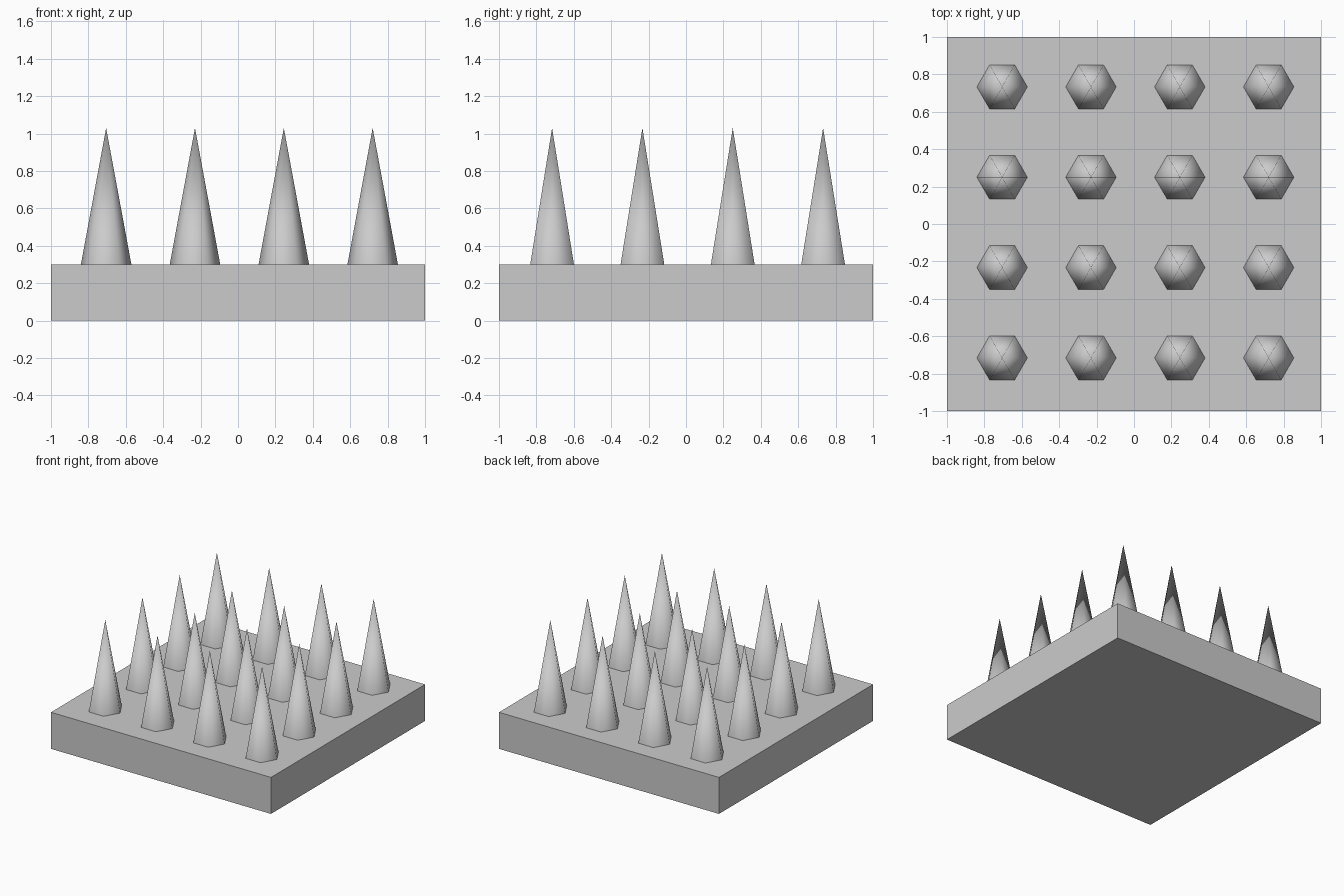
import bpy
import math

old = bpy.data.objects.get("Cube")
if old:
    bpy.data.objects.remove(old, do_unlink=True)

# Single light grey colour
grey = bpy.data.materials.new("light_grey")
grey.use_nodes = True
color = (0.6, 0.6, 0.6, 1)
grey.diffuse_color = color
grey.node_tree.nodes["Principled BSDF"].inputs["Base Color"].default_value = color

# Square slab
SLAB_HEIGHT = 0.3
bpy.ops.mesh.primitive_cube_add(size=1, location=(0, 0, SLAB_HEIGHT / 2))
slab = bpy.context.object
slab.name = "base_slab"
slab.scale = (2, 2, SLAB_HEIGHT)
bpy.ops.object.transform_apply(location=False, rotation=False, scale=True)
slab.data.materials.append(grey)

# First spike: six-sided, smooth, open underneath, corners along x
SPIKE_HEIGHT = 0.73
bpy.ops.mesh.primitive_cone_add(
    vertices=6, radius1=0.135, radius2=0, depth=SPIKE_HEIGHT,
    end_fill_type='NOTHING', rotation=(0, 0, math.radians(30)))
spike = bpy.context.object
bpy.ops.object.transform_apply(location=False, rotation=True, scale=False)
bpy.ops.object.shade_smooth()
spike.data.materials.append(grey)

# Four by four grid of spikes sharing one mesh
for row in range(4):
    for col in range(4):
        if row or col:
            item = bpy.data.objects.new("spike", spike.data)
            bpy.context.collection.objects.link(item)
        else:
            item = spike
        item.name = f"spike_row{row + 1}_col{col + 1}"
        item.location = (-0.705 + 0.475 * col, -0.716 + 0.483 * row,
                         SLAB_HEIGHT + SPIKE_HEIGHT / 2)
